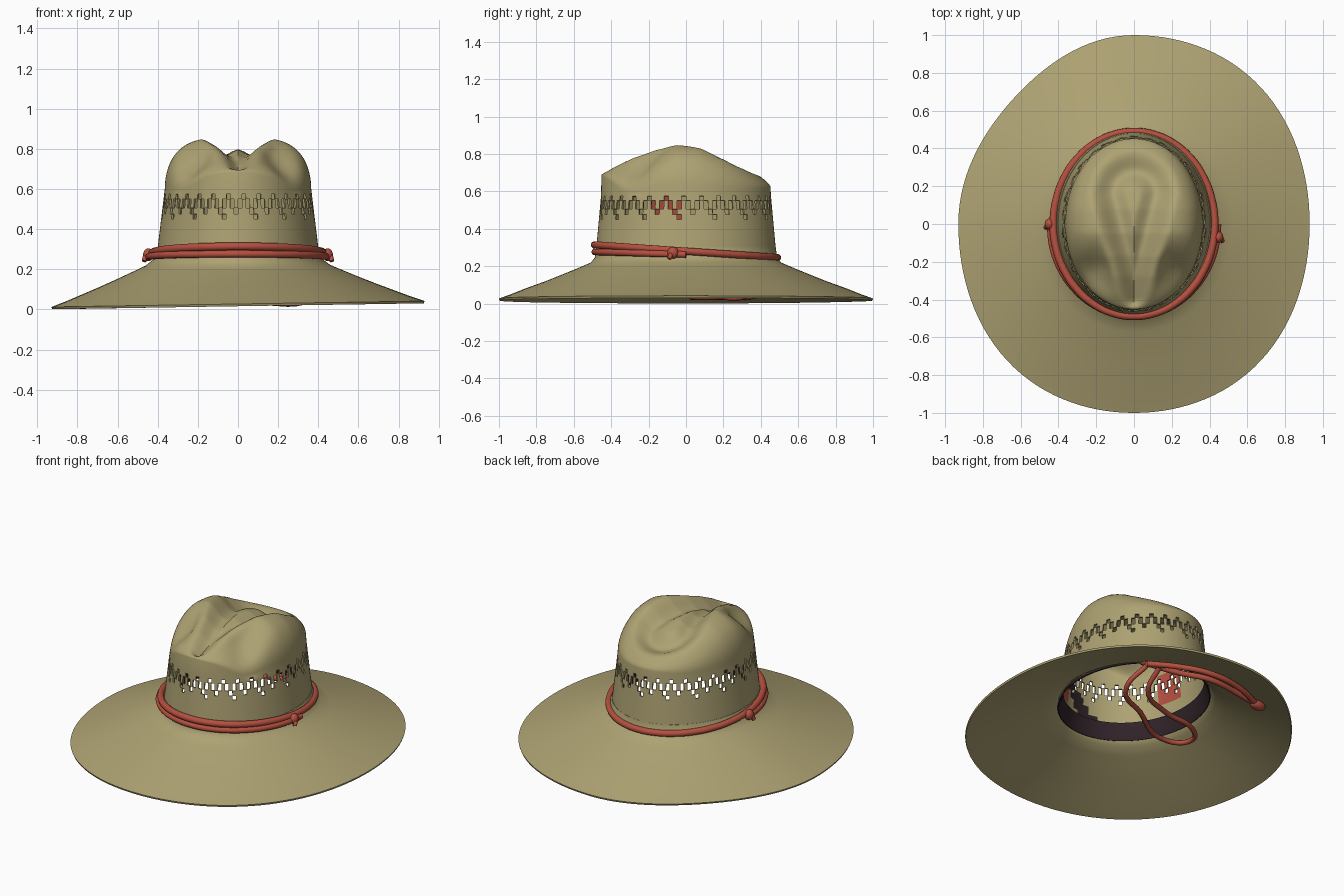
import bpy, bmesh, math
from math import sin, cos, pi, radians, degrees, hypot

SEGS = 120
if "Cube" in bpy.data.objects:
    bpy.data.objects.remove(bpy.data.objects["Cube"])


def material(name, rgb):
    m = bpy.data.materials.new(name)
    m.use_nodes = True
    m.diffuse_color = (*rgb, 1)
    m.node_tree.nodes["Principled BSDF"].inputs["Base Color"].default_value = (*rgb, 1)
    return m


straw = material("straw", (0.42, 0.36, 0.17))
red = material("red_cord", (0.46, 0.08, 0.05))
dark = material("dark_lining", (0.03, 0.017, 0.022))


def lerp(a, b, t):
    return a + (b - a) * t


def smooth(t):
    t = min(1, max(0, t))
    return t * t * (3 - 2 * t)


def interpolate(points, v):
    """Height between a few profile points."""
    for (v0, h0), (v1, h1) in zip(points, points[1:]):
        if v <= v1:
            return lerp(h0, h1, max(0, (v - v0) / (v1 - v0)))
    return points[-1][1]


def shell(name, rings, mats, thickness, is_hole=None, lining=None):
    """Skin a list of functions angle -> point, then thicken inwards."""
    bm = bmesh.new()
    angles = [2 * pi * i / SEGS for i in range(SEGS)]
    grid = [[bm.verts.new(ring(a)) for a in angles] for ring in rings]
    holes = []
    for j, (low, high) in enumerate(zip(grid, grid[1:])):
        for i in range(SEGS):
            k = (i + 1) % SEGS
            f = bm.faces.new((low[i], low[k], high[k], high[i]))
            f.smooth = True
            if lining:
                f.material_index = lining(f.calc_center_median())
            if is_hole and is_hole(i, j):
                holes.append(f)
    if holes:
        bmesh.ops.inset_individual(bm, faces=holes, thickness=0.004)
        bmesh.ops.delete(bm, geom=holes, context='FACES')
    bmesh.ops.remove_doubles(bm, verts=bm.verts, dist=0.0001)
    mesh = bpy.data.meshes.new(name)
    bm.to_mesh(mesh)
    bm.free()
    for m in mats:
        mesh.materials.append(m)
    obj = bpy.data.objects.new(name, mesh)
    bpy.context.collection.objects.link(obj)
    mod = obj.modifiers.new("thickness", 'SOLIDIFY')
    mod.thickness = thickness
    mod.offset = -1
    if lining:
        mod.material_offset = 3
    split = obj.modifiers.new("crisp_rim", 'EDGE_SPLIT')
    split.split_angle = radians(50)


def oval(rx, ry, z):
    return lambda a: (rx * cos(a), ry * sin(a), z)


# Brim: sloping rings, slightly uneven in outline, rising into the crown
def brim_ring(rx, ry, z):
    out = (rx - 0.405) / 0.525

    def point(a):
        corner = sin(2 * a) ** 2
        flat = 0.067 if cos(a) < 0 < sin(a) else 0
        r = 1 + out * corner * (0.022 - flat)
        return rx * r * cos(a), ry * r * sin(a), z + 0.015 * out * cos(a)
    return point


brim_profile = [(0.93, 1.0, 0.027), (0.86, 0.93, 0.052), (0.78, 0.85, 0.084), (0.69, 0.75, 0.12),
                (0.6, 0.655, 0.158), (0.52, 0.57, 0.193), (0.46, 0.508, 0.22),
                (0.425, 0.487, 0.247), (0.405, 0.48, 0.3)]
shell("brim", [brim_ring(*p) for p in brim_profile], [straw], 0.012)

# Crown: tapered wall with a vent lattice, then a creased and pinched top
TOP_X, TOP_Y, WALL_TOP = 0.365, 0.452, 0.6
ridge = [(-0.46, 0.72), (-0.38, 0.765), (-0.28, 0.812), (-0.17, 0.845), (-0.05, 0.86),
         (0.08, 0.848), (0.2, 0.812), (0.32, 0.757), (0.46, 0.68)]


def crease_distance(x, y):
    """Signed distance to the teardrop edge, negative inside."""
    t = min(1, max(0, (y + 0.42) / 0.58))
    return hypot(x, y - lerp(-0.42, 0.16, t)) - (0.02 + 0.175 * t ** 0.8)


def cap_point(s, a):
    x, y = TOP_X * s * cos(a), TOP_Y * s * sin(a)
    edge = WALL_TOP + (0.085 if y < 0 else 0.02) * sin(a) ** 2
    top = max(edge, interpolate(ridge, y))
    z = lerp(edge, top, math.sqrt(max(0, 1 - s ** 4)))
    d = crease_distance(x, y)
    groove = 0.09 * smooth((0.05 - d) / 0.14) * smooth((1 - s) / 0.1)
    centre_bulge = 0.035 * smooth((-d - 0.08) / 0.09)
    pinch = math.exp(-((abs(x) - 0.22) / 0.11) ** 2 - ((y + 0.25) / 0.12) ** 2)
    return x, y, z - groove + centre_bulge - 0.085 * pinch * smooth((d + 0.02) / 0.1)


def cap_ring(s):
    return lambda a: cap_point(s, a)


def wall_ring(z):
    t = (z - 0.26) / (WALL_TOP - 0.26)
    return oval(lerp(0.406, TOP_X, t), lerp(0.483, TOP_Y, t), z)


wall_heights = [0.26, 0.31, 0.36, 0.41, 0.45, 0.475, 0.505, 0.55, 0.575]
crown_rings = [wall_ring(z) for z in wall_heights]
crown_rings += [cap_ring(math.sqrt(cos(radians(p)))) for p in range(0, 61, 6)]
crown_rings += [cap_ring(0.7 * (1 - n / 22)) for n in range(1, 23)]


def vent(i, j):
    if j == 6:
        return i % 2 == 0
    return (j == 5 and i % 4 == 1) or (j == 7 and i % 4 == 3) or (j == 4 and i % 8 == 6)


def crown_lining(p):
    """Choose the lining of the inner face: 0 straw, 1 red, 2 dark."""
    angle = degrees(math.atan2(p.y, p.x)) % 360
    if (182 < angle < 208 and 0.42 < p.z < 0.6) or (288 < angle < 303 and 0.36 < p.z < 0.45):
        return 1
    return 2 if 0.32 < p.z < 0.5 and abs(angle - 262 - 120 * (p.z - 0.3)) < 8 else 0


shell("crown", crown_rings, [straw] * 4 + [red, dark], 0.01, vent, crown_lining)

# Sweatband lining the opening
shell("sweatband", [oval(0.415, 0.482, 0.225), oval(0.394, 0.47, 0.265), oval(0.382, 0.459, 0.33)],
      [dark], 0.006)


def cord(name, points, radius, cyclic=False):
    curve = bpy.data.curves.new(name, 'CURVE')
    curve.dimensions = '3D'
    curve.bevel_depth = radius
    curve.bevel_resolution = 3
    curve.resolution_u = 6
    curve.use_fill_caps = True
    spline = curve.splines.new('BEZIER')
    spline.bezier_points.add(len(points) - 1)
    for bp, p in zip(spline.bezier_points, points):
        bp.co = p
        bp.handle_left_type = bp.handle_right_type = 'AUTO'
    spline.use_cyclic_u = cyclic
    curve.materials.append(red)
    obj = bpy.data.objects.new(name, curve)
    bpy.context.collection.objects.link(obj)


def knot(name, location, scale):
    bpy.ops.mesh.primitive_uv_sphere_add(segments=16, ring_count=10, radius=1, location=location)
    obj = bpy.context.object
    obj.name = name
    obj.scale = scale
    obj.data.materials.append(red)
    bpy.ops.object.shade_smooth()


# Hat cord: a full loop, plus a second strand across the front
full = [2 * pi * i / 24 for i in range(24)]
cord("hat_cord", [(0.427 * cos(a), 0.489 * sin(a), 0.28 - 0.034 * sin(a)) for a in full], 0.02, True)
front = [pi + pi * i / 12 for i in range(13)]
cord("front_cord", [(0.445 * cos(a), 0.488 * sin(a), 0.262 - 0.014 * sin(a)) for a in front], 0.018)
for side, label in ((1, "left"), (-1, "right")):
    y = -0.07 if side > 0 else 0.0
    knot(label + "_knot", (side * 0.447, y, 0.272), (0.026, 0.03, 0.032))
    cord(label + "_cord_tail", [(side * 0.445, y, 0.275), (side * 0.462, y - 0.01, 0.262),
                                (side * 0.468, y - 0.02, 0.24)], 0.012)

# Chin cord: a loop hanging under the opening, two strands below the back brim
cord("chin_cord_loop", [(0.3, 0.48, 0.15), (0.34, 0.34, 0.05), (0.11, 0.185, 0.035),
                        (-0.23, 0.03, 0.035), (-0.33, 0.12, 0.035), (-0.25, 0.23, 0.035),
                        (0.0, 0.28, 0.035), (0.22, 0.39, 0.05), (0.25, 0.53, 0.13)], 0.015)
for n in range(2):
    dx, dy = 0.04 * n, 0.055 * n
    cord("chin_cord_strand", [(0.31, 0.49, 0.15), (0.18 - dx, 0.62 - dy, 0.12),
                              (0.02 - dx, 0.71 - dy, 0.095), (-0.2 - dx, 0.71 - dy, 0.08),
                              (-0.39, 0.65, 0.06)], 0.017)
knot("chin_cord_knot", (-0.39, 0.65, 0.06), (0.055, 0.032, 0.028))
cord("chin_cord_anchor", [(0.24, 0.36, 0.24), (0.28, 0.43, 0.19), (0.31, 0.49, 0.15)], 0.015)
